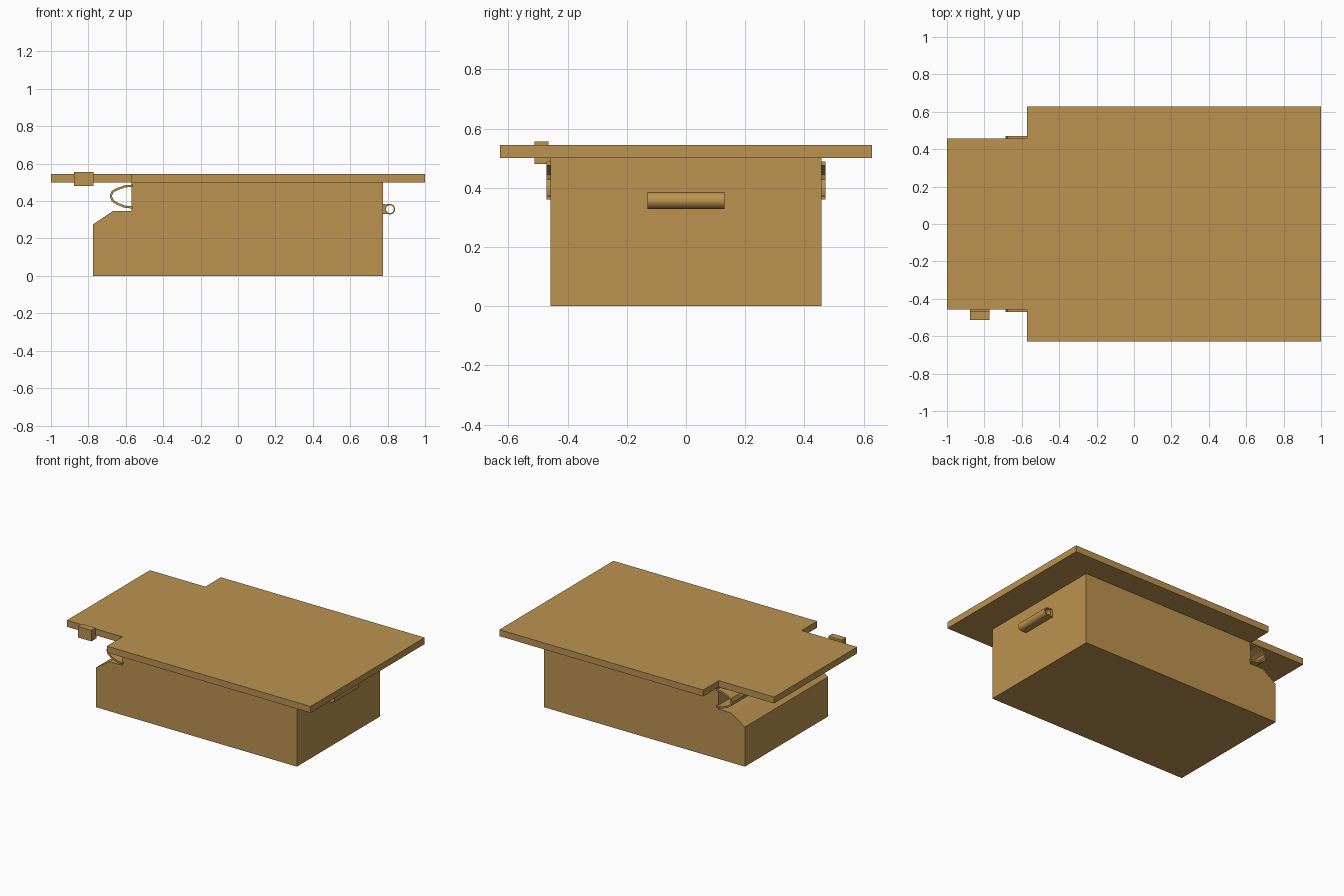
import bpy, bmesh, math
from mathutils import Vector

if "Cube" in bpy.data.objects:
    bpy.data.objects.remove(bpy.data.objects["Cube"])

tan = bpy.data.materials.new("tan_wood")
tan.diffuse_color = (0.5, 0.29, 0.08, 1)
tan.use_nodes = True
tan.node_tree.nodes["Principled BSDF"].inputs["Base Color"].default_value = tan.diffuse_color


def prism(name, pts, lo, hi, axis):
    """Extrude a closed outline: axis 'y' takes (x, z) points, 'z' takes (x, y)."""
    def place(p, h):
        return (p[0], h, p[1]) if axis == 'y' else (p[0], p[1], h)
    bm = bmesh.new()
    face = bm.faces.new([bm.verts.new(place(p, lo)) for p in pts])
    ext = bmesh.ops.extrude_face_region(bm, geom=[face])
    verts = [g for g in ext["geom"] if isinstance(g, bmesh.types.BMVert)]
    shift = Vector((0, hi - lo, 0)) if axis == 'y' else Vector((0, 0, hi - lo))
    bmesh.ops.translate(bm, verts=verts, vec=shift)
    bmesh.ops.recalc_face_normals(bm, faces=bm.faces)
    me = bpy.data.meshes.new(name)
    bm.to_mesh(me)
    bm.free()
    ob = bpy.data.objects.new(name, me)
    me.materials.append(tan)
    bpy.context.collection.objects.link(ob)
    return ob


def rect(x0, x1, z0, z1):
    return [(x0, z0), (x1, z0), (x1, z1), (x0, z1)]


def strip(path, t):
    """Outline of a bent sheet of thickness t that follows an open path."""
    left, right = [], []
    for i, p in enumerate(path):
        a, b = path[max(i - 1, 0)], path[min(i + 1, len(path) - 1)]
        d = Vector((b[0] - a[0], b[1] - a[1])).normalized() * t / 2
        left.append((p[0] - d.y, p[1] + d.x))
        right.append((p[0] + d.y, p[1] - d.x))
    return left + right[::-1]


# Cabinet body with stepped and chamfered end
prism("cabinet_body", [(-0.775, 0), (0.775, 0), (0.775, 0.5), (-0.57, 0.5),
                       (-0.57, 0.346), (-0.67, 0.346), (-0.775, 0.276)],
      -0.458, 0.458, 'y')

# Notched top board
prism("top_board", [(-1, -0.457), (-0.572, -0.457), (-0.572, -0.628), (1, -0.628),
                    (1, 0.628), (-0.572, 0.628), (-0.572, 0.457), (-1, 0.457)],
      0.5, 0.545, 'z')

# Bent sheet under the notch
path = [(-0.562, 0.482), (-0.605, 0.479), (-0.65, 0.462), (-0.672, 0.449),
        (-0.68, 0.427), (-0.67, 0.402), (-0.65, 0.388), (-0.605, 0.37), (-0.562, 0.366)]
prism("bent_guard", strip(path, 0.012), -0.471, 0.471, 'y')

# Side block with backing plate
prism("side_block", rect(-0.877, -0.773, 0.48, 0.556), -0.512, -0.465, 'y')
prism("block_plate", rect(-0.877, -0.773, 0.48, 0.5), -0.465, -0.455, 'y')

# Hollow tube handle and its mounting strip
cx, cz, n = 0.812, 0.357, 24
ring = [(cx + 0.0245 * math.cos(i * math.tau / n), cz + 0.0245 * math.sin(i * math.tau / n))
        for i in range(n + 1)]
bm = bmesh.new()
loops = []
for y in (-0.13, 0.13):
    for r in (0.028, 0.021):
        loops.append([bm.verts.new((cx + r * math.cos(i * math.tau / n), y,
                                    cz + r * math.sin(i * math.tau / n))) for i in range(n)])
for a, b in ((0, 1), (1, 3), (3, 2), (2, 0)):
    for i in range(n):
        j = (i + 1) % n
        bm.faces.new((loops[a][i], loops[a][j], loops[b][j], loops[b][i]))
bmesh.ops.recalc_face_normals(bm, faces=bm.faces)
me = bpy.data.meshes.new("handle_tube")
bm.to_mesh(me)
bm.free()
me.materials.append(tan)
tube = bpy.data.objects.new("handle_tube", me)
bpy.context.collection.objects.link(tube)
bpy.context.view_layer.objects.active = tube
tube.select_set(True)
bpy.ops.object.shade_smooth_by_angle()
prism("handle_mount", rect(0.774, 0.788, 0.33, 0.385), -0.13, 0.13, 'y')
for z, name in ((0.33, "handle_lower_flange"), (0.381, "handle_upper_flange")):
    prism(name, rect(0.786, 0.81, z, z + 0.004), -0.13, 0.13, 'y')
